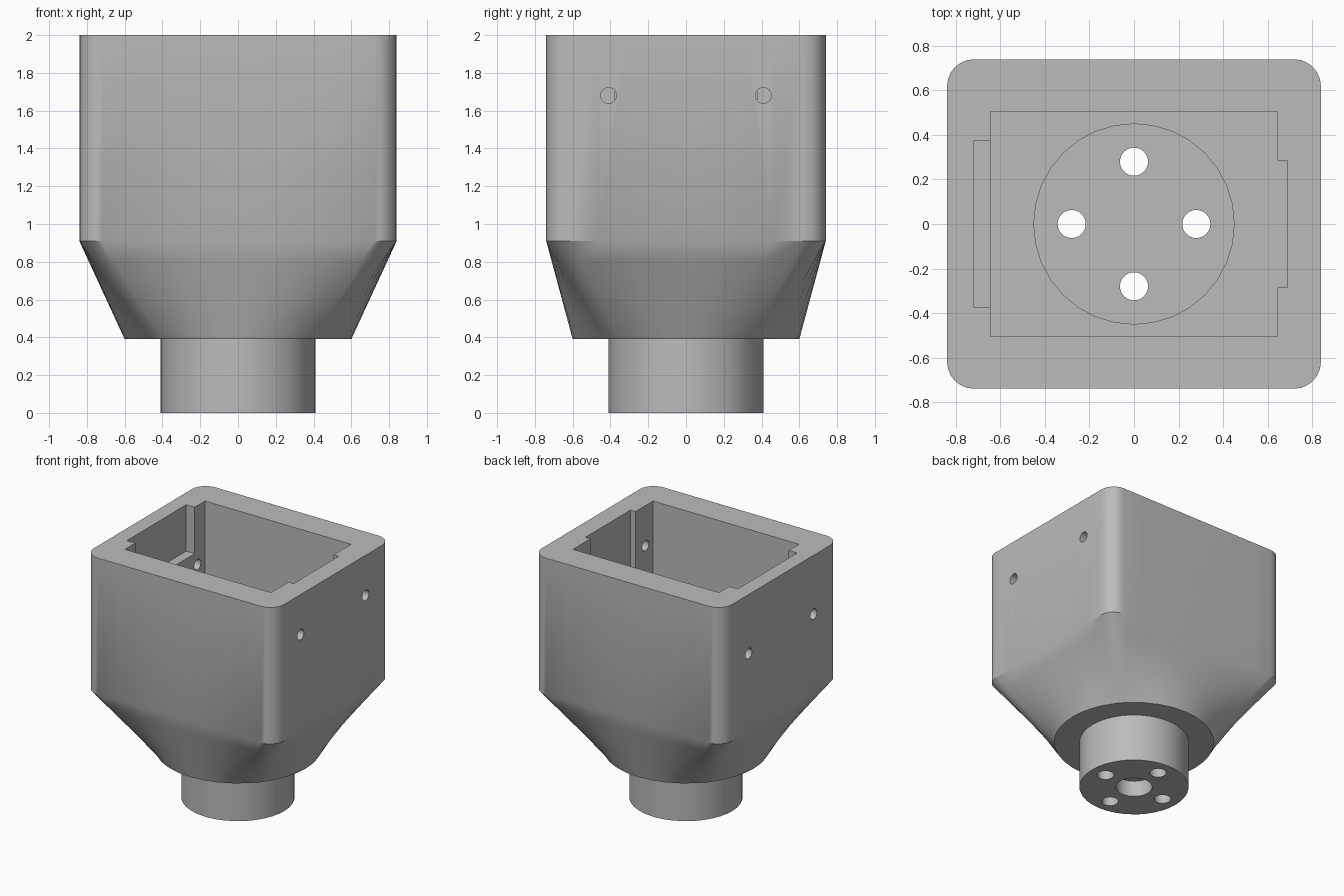
import bpy, bmesh, math
from mathutils import Matrix, Vector

cube = bpy.data.objects.get("Cube")
if cube:
    bpy.data.objects.remove(cube, do_unlink=True)

HX, HY, R = 0.84, 0.74, 0.12        # box half sizes and corner radius
Z_NECK, Z_BOX, Z_TOP = 0.39, 0.91, 2.0
FLANGE_R, NECK_R = 0.6, 0.41

grey = bpy.data.materials.new("plain grey")
grey.use_nodes = True
colour = (0.5, 0.5, 0.5, 1)
grey.diffuse_color = colour
grey.node_tree.nodes["Principled BSDF"].inputs["Base Color"].default_value = colour


def make_object(name, bm):
    bmesh.ops.recalc_face_normals(bm, faces=bm.faces)
    mesh = bpy.data.meshes.new(name)
    bm.to_mesh(mesh)
    bm.free()
    mesh.materials.append(grey)
    obj = bpy.data.objects.new(name, mesh)
    bpy.context.collection.objects.link(obj)
    return obj


def rounded_rectangle(arc_steps=6, side_steps=8):
    """Outline points, counter-clockwise from the middle of the +x side."""
    cx, cy = HX - R, HY - R
    corners = [(cx, cy), (-cx, cy), (-cx, -cy), (cx, -cy)]
    arcs = []
    for i, (x, y) in enumerate(corners):
        angles = [(i + k / arc_steps) * math.pi / 2 for k in range(arc_steps + 1)]
        arcs.append([Vector((x + R * math.cos(a), y + R * math.sin(a))) for a in angles])
    points = []
    for i, arc in enumerate(arcs):
        start = arcs[i - 1][-1]
        points += [start.lerp(arc[0], k / side_steps) for k in range(1, side_steps)]
        points += arc
    half = side_steps // 2 - 1
    return points[half:] + points[:half]


# Housing: neck, flange, loft from circle to rounded rectangle, box
outline = rounded_rectangle()
lengths = [0.0]
for a, b in zip(outline, outline[1:] + outline[:1]):
    lengths.append(lengths[-1] + (b - a).length)
circle = [Vector((math.cos(s), math.sin(s)))
          for s in (math.tau * l / lengths[-1] for l in lengths[:-1])]

rings = [([p * NECK_R for p in circle], z) for z in (0, Z_NECK)]
LOFT_STEPS = 5
for k in range(LOFT_STEPS + 1):
    t = k / LOFT_STEPS
    ring = [(c * FLANGE_R).lerp(p, t) for c, p in zip(circle, outline)]
    rings.append((ring, Z_NECK + t * (Z_BOX - Z_NECK)))
rings.append((outline, Z_TOP))

bm = bmesh.new()
loops = [[bm.verts.new((p.x, p.y, z)) for p in ring] for ring, z in rings]
n = len(outline)
for low, high in zip(loops, loops[1:]):
    for i in range(n):
        j = (i + 1) % n
        bm.faces.new((low[i], low[j], high[j], high[i]))
bm.faces.new(loops[0][::-1])
bm.faces.new(loops[-1])
housing = make_object("housing", bm)


def cut(cutter):
    """Subtract the cutter from the housing and discard it."""
    cutter.hide_render = True
    mod = housing.modifiers.new(cutter.name, 'BOOLEAN')
    mod.operation = 'DIFFERENCE'
    mod.solver = 'EXACT'
    mod.object = cutter
    bpy.context.view_layer.objects.active = housing
    bpy.ops.object.modifier_apply(modifier=mod.name)
    bpy.data.objects.remove(cutter, do_unlink=True)


def cut_box(name, low, high):
    low, high = Vector(low), Vector(high)
    bm = bmesh.new()
    matrix = Matrix.Translation((low + high) / 2) @ Matrix.Diagonal((high - low).to_4d())
    bmesh.ops.create_cube(bm, size=1, matrix=matrix)
    cut(make_object(name, bm))


def cut_cylinder(name, centre, radius, depth, axis='Z', sides=32):
    bm = bmesh.new()
    matrix = Matrix.Translation(centre)
    if axis == 'X':
        matrix = matrix @ Matrix.Rotation(math.pi / 2, 4, 'Y')
    bmesh.ops.create_cone(bm, cap_ends=True, segments=sides, radius1=radius,
                          radius2=radius, depth=depth, matrix=matrix)
    cut(make_object(name, bm))


# Pocket with a shallow notch on one side and a full-depth notch on the other
cut_box("pocket", (-0.645, -0.505, Z_BOX), (0.645, 0.505, 2.2))
cut_box("right_notch", (-0.72, -0.375, 1.63), (-0.5, 0.375, 2.2))
cut_box("left_notch", (0.5, -0.285, Z_BOX), (0.69, 0.285, 2.2))

# Round bore below the pocket
cut_cylinder("bore", (0, 0, 0.8), 0.45, 0.6)

# Four bolt holes through the neck, and a blind recess in its underside
for x, y in ((0.28, 0), (-0.28, 0), (0, 0.28), (0, -0.28)):
    cut_cylinder("bolt_hole", (x, y, 0.3), 0.063, 0.8)
cut_cylinder("centre_recess", (0, 0, 0), 0.137, 0.26)

# Screw holes in the side walls
for x, z in ((0.8, 1.68), (-0.8, 1.53)):
    for y in (-0.41, 0.41):
        cut_cylinder("side_screw_hole", (x, y, z), 0.042, 0.5, 'X', 24)

bpy.ops.object.select_all(action='DESELECT')
housing.select_set(True)
bpy.context.view_layer.objects.active = housing
bpy.ops.object.shade_smooth_by_angle(angle=math.radians(30))
